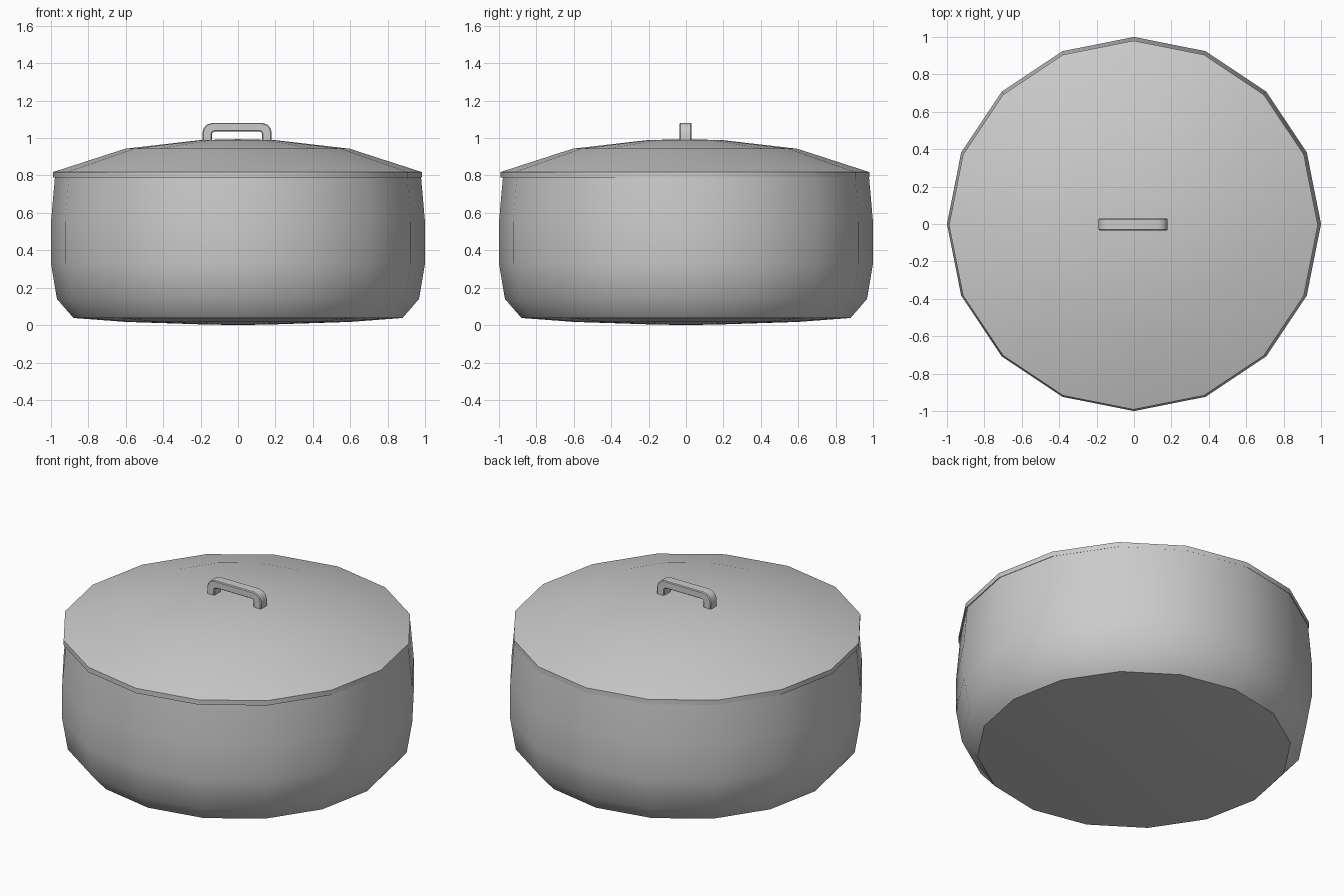
import bpy, bmesh, math

if "Cube" in bpy.data.objects:
    bpy.data.objects.remove(bpy.data.objects["Cube"])

SIDES = 16


def finish(name, bm, angle):
    bmesh.ops.recalc_face_normals(bm, faces=bm.faces)
    me = bpy.data.meshes.new(name)
    bm.to_mesh(me)
    bm.free()
    ob = bpy.data.objects.new(name, me)
    bpy.context.collection.objects.link(ob)
    bpy.ops.object.select_all(action='DESELECT')
    bpy.context.view_layer.objects.active = ob
    ob.select_set(True)
    bpy.ops.object.shade_smooth_by_angle(angle=math.radians(angle))
    return ob


def lathe(name, profile, angle=40):
    """Spin an (r, z) profile that starts and ends on the axis."""
    bm = bmesh.new()
    vs = [bm.verts.new((r, 0, z)) for r, z in profile]
    edges = [bm.edges.new(p) for p in zip(vs, vs[1:])]
    bmesh.ops.spin(bm, geom=vs + edges, cent=(0, 0, 0), axis=(0, 0, 1),
                   angle=math.tau, steps=SIDES, use_merge=True)
    bmesh.ops.remove_doubles(bm, verts=bm.verts, dist=1e-4)
    return finish(name, bm, angle)


# Pot body with outer wall, lip and inner wall
lathe("pot_body", [(0, 0), (0.2, 0.004), (0.6, 0.017), (0.88, 0.038),
                   (0.968, 0.14), (1, 0.33), (1, 0.55), (0.978, 0.80),
                   (0.94, 0.80), (0.96, 0.55), (0.96, 0.33), (0.93, 0.16),
                   (0.85, 0.08), (0, 0.05)])

# Shallow domed lid with a narrow vertical rim
lid = lathe("lid", [(0, 0.994), (0.2, 0.989), (0.6, 0.943), (0.986, 0.818),
                    (0.986, 0.788), (0.95, 0.788), (0.6, 0.915),
                    (0.2, 0.96), (0, 0.965)])
lid.location = (-0.003, -0.006, 0)

# Handle: (outer, inner) outline pairs for one half, mirrored then given depth
half = [((0.185, 0.975), (0.133, 0.975)), ((0.185, 1.03), (0.133, 1.022)),
        ((0.178, 1.054), (0.131, 1.030)), ((0.162, 1.072), (0.126, 1.034)),
        ((0.135, 1.081), (0.118, 1.036))]
arch = half + [((-o[0], o[1]), (-i[0], i[1])) for o, i in reversed(half)]
bm = bmesh.new()
W = 0.032
rings = [[bm.verts.new((p[0], y, p[1])) for p, y in
          ((o, -W), (o, W), (i, W), (i, -W))] for o, i in arch]
for a, b in zip(rings, rings[1:]):
    for k in range(4):
        n = (k + 1) % 4
        bm.faces.new((a[k], a[n], b[n], b[k]))
bm.faces.new(rings[0])
bm.faces.new(rings[-1])
handle = finish("lid_handle", bm, 40)
handle.location = (-0.005, -0.002, 0)
bev = handle.modifiers.new("soft_edges", 'BEVEL')
bev.width = 0.005
bev.segments = 1
bev.limit_method = 'ANGLE'
bev.angle_limit = math.radians(60)
